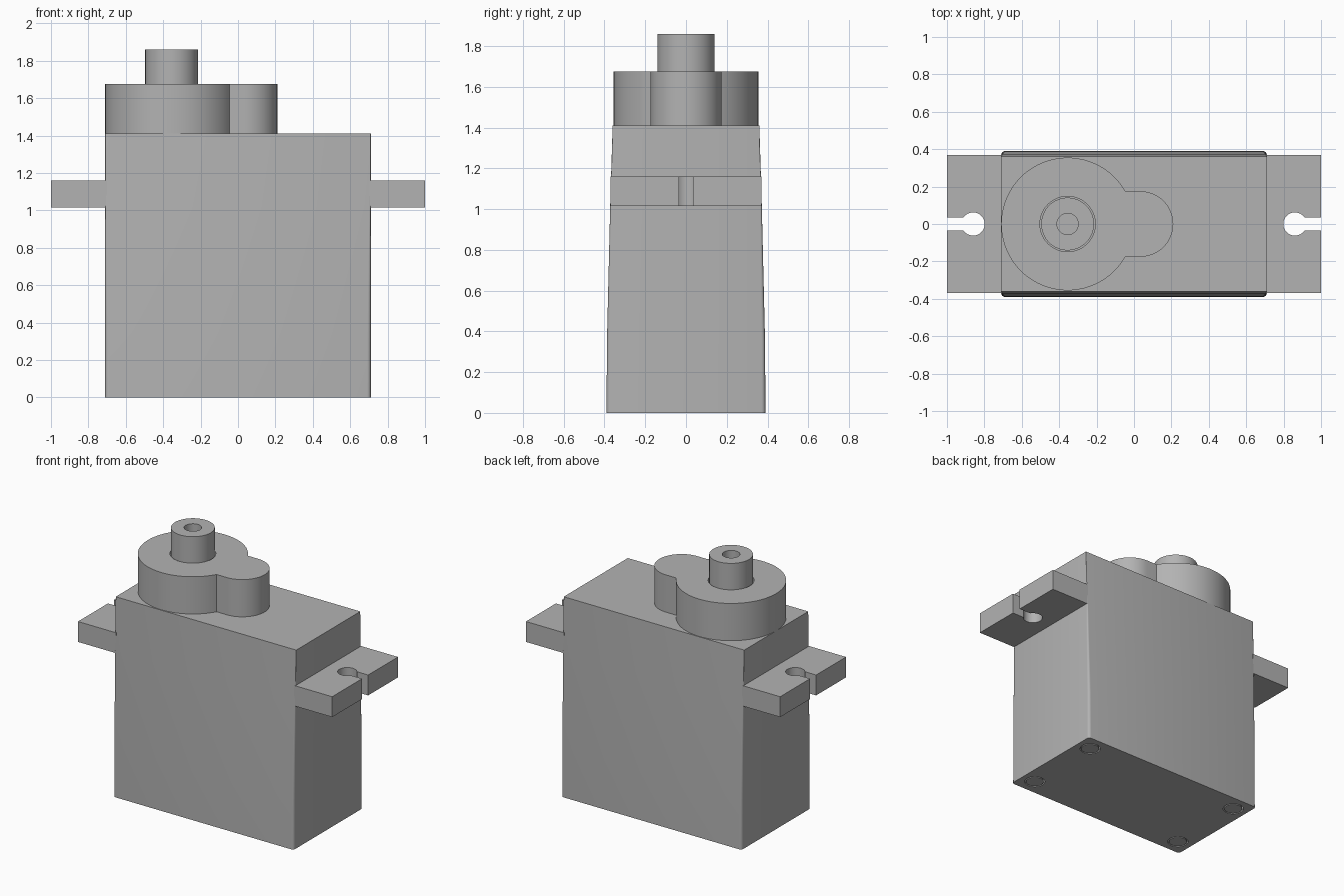
import bpy, bmesh
from math import sin, cos, pi, asin

cube = bpy.data.objects.get("Cube")
if cube:
    bpy.data.objects.remove(cube, do_unlink=True)

grey = bpy.data.materials.new("grey plastic")
grey.use_nodes = True
grey.diffuse_color = (0.45, 0.45, 0.45, 1)
grey.node_tree.nodes["Principled BSDF"].inputs["Base Color"].default_value = grey.diffuse_color


def arc(cx, cy, r, a0, a1, n):
    return [(cx + r * cos(a0 + (a1 - a0) * i / n), cy + r * sin(a0 + (a1 - a0) * i / n))
            for i in range(n + 1)]


def circle(cx, cy, r, n=64):
    return arc(cx, cy, r, 0, 2 * pi, n)[:-1]


def loft(name, sections):
    """Solid joining counter-clockwise outlines given as (z, points)."""
    bm = bmesh.new()
    rings = [[bm.verts.new((x, y, z)) for x, y in pts] for z, pts in sections]
    bm.faces.new(rings[0][::-1])
    bm.faces.new(rings[-1])
    for low, high in zip(rings, rings[1:]):
        for i in range(len(low)):
            j = (i + 1) % len(low)
            bm.faces.new((low[i], low[j], high[j], high[i]))
    mesh = bpy.data.meshes.new(name)
    bm.to_mesh(mesh)
    bm.free()
    mesh.materials.append(grey)
    obj = bpy.data.objects.new(name, mesh)
    bpy.context.collection.objects.link(obj)
    return obj


def prism(name, pts, z0, z1):
    return loft(name, [(z0, pts), (z1, pts)])


def activate(obj):
    bpy.ops.object.select_all(action="DESELECT")
    obj.select_set(True)
    bpy.context.view_layer.objects.active = obj


def cut(obj, cutter):
    cutter.hide_render = True
    mod = obj.modifiers.new("cut", "BOOLEAN")
    mod.operation = "DIFFERENCE"
    mod.solver = "EXACT"
    mod.object = cutter
    activate(obj)
    bpy.ops.object.modifier_apply(modifier=mod.name)
    bpy.data.objects.remove(cutter, do_unlink=True)


def rounded_rect(hx, hy, r):
    pts = []
    for k, (sx, sy) in enumerate([(1, 1), (-1, 1), (-1, -1), (1, -1)]):
        pts += arc(sx * (hx - r), sy * (hy - r), r, k * pi / 2, (k + 1) * pi / 2, 4)
    return pts


# Tapered case, its corner rounding fading out towards the top
case = loft("case", [(z, rounded_rect(0.71, hy, r)) for z, hy, r in
                     [(0, 0.39, 0.02), (0.35, 0.388, 0.018),
                      (1.02, 0.372, 0.008), (1.41, 0.36, 0.001)]])
parts = [case]

# Flush screws in the four bottom corners, with a fine gap around each
for sx in (-1, 1):
    for sy in (-1, 1):
        x, y = sx * 0.608, sy * 0.28
        cut(case, prism("screw_hole", circle(x, y, 0.066, 32), -0.1, 0.06))
        parts.append(prism("bottom_screw", circle(x, y, 0.058, 32), 0, 0.07))

# Mounting tabs with a round hole opening outwards through a slot
hole_r, slot = 0.062, 0.034
a = asin(slot / hole_r)
outline = [(0.70, -0.37), (1, -0.37), (1, -slot)]
outline += arc(0.86, 0, hole_r, 2 * pi - a, a, 40)
outline += [(1, slot), (1, 0.37), (0.70, 0.37)]
parts.append(prism("left_tab", outline, 1.015, 1.16))
parts.append(prism("right_tab", [(-x, -y) for x, y in outline], 1.015, 1.16))

# Gear housing: large round with a smaller rounded lobe
big_r, lobe_r, cx = 0.355, 0.175, -0.355
a = asin(lobe_r / big_r)
pts = arc(0.035, 0, lobe_r, -pi / 2, pi / 2, 32) + arc(cx, 0, big_r, a, 2 * pi - a, 80)
housing = prism("gear_housing", pts, 1.41, 1.675)
cut(housing, prism("shaft_gap", circle(cx, 0, 0.148), 1.45, 1.8))
parts.append(housing)

# Output shaft with a screw bore
shaft = prism("output_shaft", circle(cx, 0, 0.141), 1.44, 1.86)
cut(shaft, prism("shaft_bore", circle(cx, 0, 0.057, 32), 1.62, 2))
parts.append(shaft)

for obj in parts:
    activate(obj)
    bpy.ops.object.shade_smooth_by_angle(angle=pi / 6)
